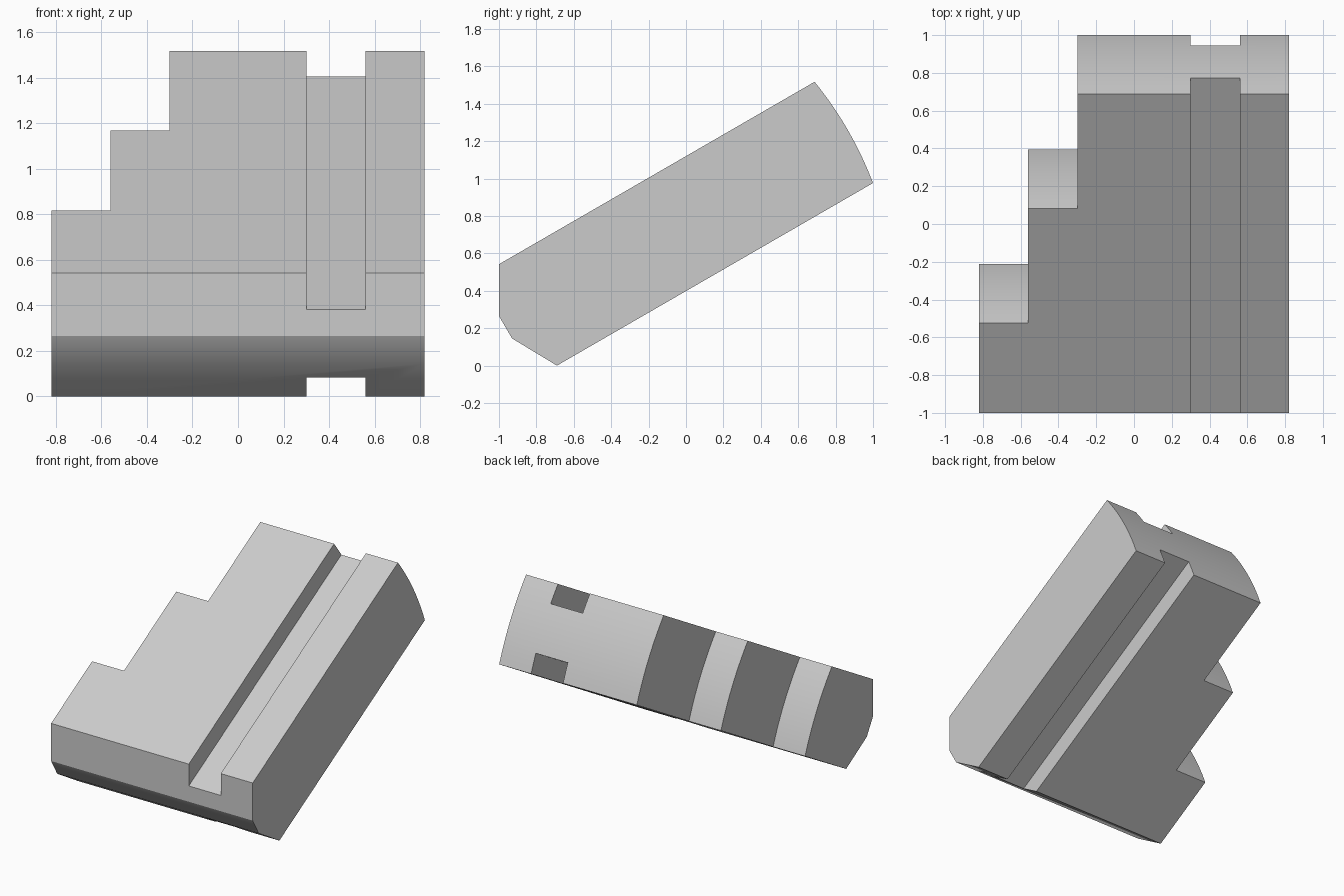
import bpy
import bmesh
import math
from mathutils import Vector

cube = bpy.data.objects.get("Cube")
if cube:
    bpy.data.objects.remove(cube, do_unlink=True)

HALF_WIDTH = 0.82
THICK = 0.625          # slab thickness
BULGE = 0.025          # crown of the rounded back end
GROOVE = 0.14          # groove depth
STEP = 0.70            # length of each stair step
TILT = math.radians(30)
ALONG = Vector((math.cos(TILT), math.sin(TILT)))
UP = Vector((-math.sin(TILT), math.cos(TILT)))
BACK_CORNER = Vector((1.0, 0.976))

grey = bpy.data.materials.new("Light grey")
grey.use_nodes = True
grey.diffuse_color = (0.6, 0.6, 0.6, 1)
grey.node_tree.nodes["Principled BSDF"].inputs["Base Color"].default_value = (0.6, 0.6, 0.6, 1)


def tilted(u, v):
    """Point in the side plane, measured along and across the slope."""
    return BACK_CORNER + ALONG * u + UP * v


def rounded_end(shift, start, stop, count):
    """Curved back end, from the underside to the top."""
    points = []
    for i in range(count + 1):
        t = start + (stop - start) * i / count
        points.append(tilted(4 * BULGE * t * (1 - t) - shift, t * THICK))
    return points


def prism(name, profile, x0, x1):
    """Extrude a side profile from x0 to x1."""
    bm = bmesh.new()
    face = bm.faces.new([bm.verts.new((x0, p[0], p[1])) for p in profile])
    grown = bmesh.ops.extrude_face_region(bm, geom=[face])["geom"]
    moved = [g for g in grown if isinstance(g, bmesh.types.BMVert)]
    bmesh.ops.translate(bm, verts=moved, vec=(x1 - x0, 0, 0))
    bmesh.ops.recalc_face_normals(bm, faces=bm.faces)
    mesh = bpy.data.meshes.new(name)
    bm.to_mesh(mesh)
    bm.free()
    mesh.materials.append(grey)
    obj = bpy.data.objects.new(name, mesh)
    bpy.context.collection.objects.link(obj)
    return obj


def band(v0, v1):
    """Long strip parallel to the slope."""
    return [tilted(-3, v0), tilted(1, v0), tilted(1, v1), tilted(-3, v1)]


# Sloped slab with chamfered foot and rounded back end
front = [(-1, 0.542), (-1, 0.265), (-0.93, 0.145), (-0.69, 0)]
block = prism("sloped_block", front + rounded_end(0, 0, 1, 10), -HALF_WIDTH, HALF_WIDTH)

# Stair steps on the right side, and grooves above and below
cutters = []
for i, edge in enumerate((-0.30, -0.56), 1):
    outline = rounded_end(STEP * i, -0.2, 1.2, 14) + [tilted(1, 1), tilted(1, -0.2)]
    cutters.append(prism("step_cutter", outline, -1, edge))
cutters.append(prism("top_groove_cutter", band(THICK - GROOVE, 1), 0.30, 0.56))
cutters.append(prism("bottom_groove_cutter", band(-0.4, GROOVE), 0.30, 0.56))

bpy.ops.object.select_all(action="DESELECT")
bpy.context.view_layer.objects.active = block
block.select_set(True)
for cutter in cutters:
    cutter.hide_render = True
    cut = block.modifiers.new("cut", "BOOLEAN")
    cut.operation = "DIFFERENCE"
    cut.solver = "EXACT"
    cut.object = cutter
    bpy.ops.object.modifier_apply(modifier=cut.name)
for cutter in cutters:
    bpy.data.objects.remove(cutter, do_unlink=True)

# Smooth the rounded ends and chamfer, keep the corners crisp
bpy.ops.object.shade_smooth_by_angle(angle=TILT)
